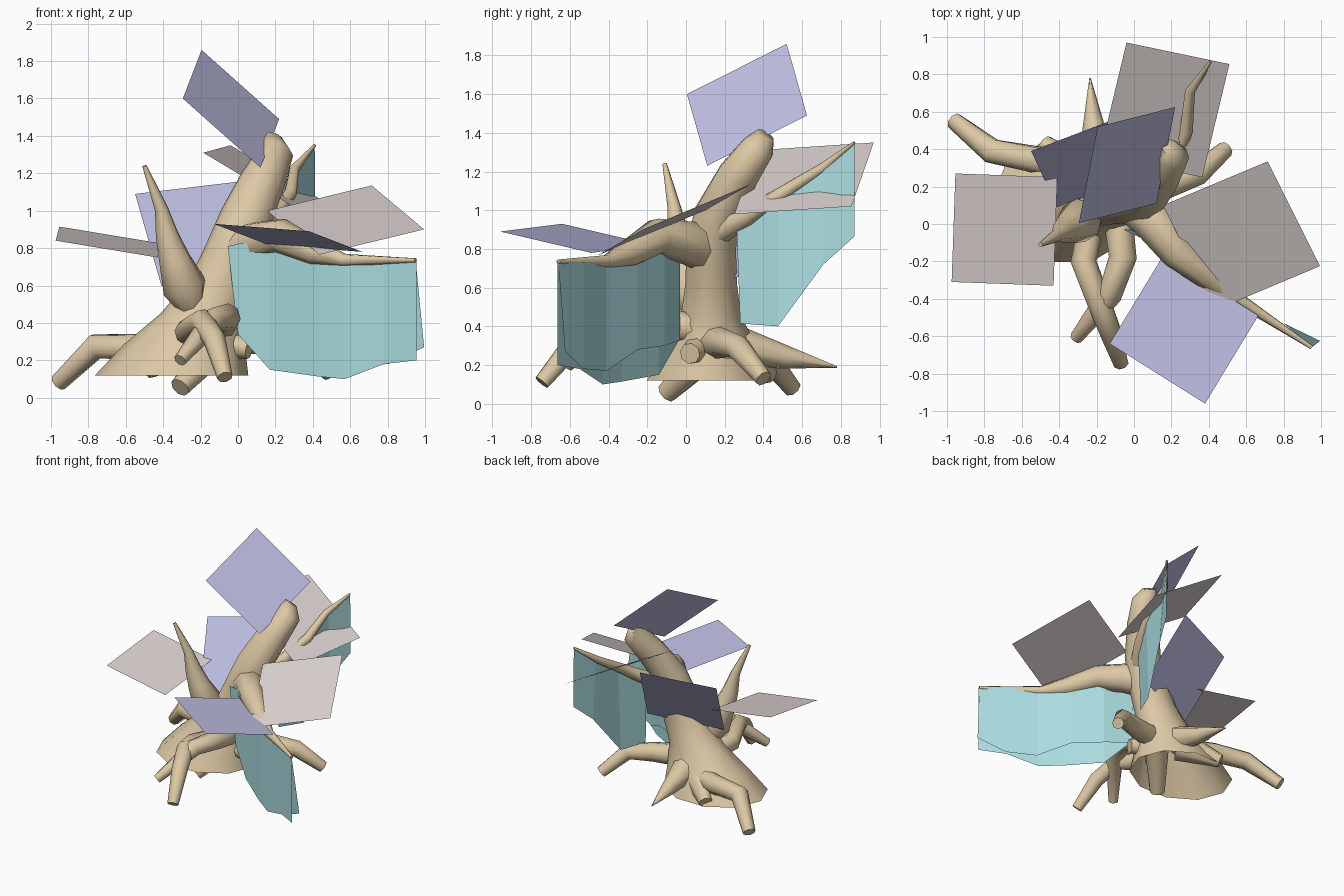
import bpy, bmesh, math
from mathutils import Vector


def material(name, rgb):
    m = bpy.data.materials.new(name)
    m.diffuse_color = (*rgb, 1)
    return m


WOOD = material("tan wood", (0.72, 0.58, 0.375))
TEAL = material("teal moss", (0.42, 0.74, 0.77))
LILAC = material("lilac leaf", (0.525, 0.52, 0.775))
GREY = material("pale grey leaf", (0.72, 0.65, 0.64))


def finish(name, bm, mat, smooth=False, recalc=True):
    if recalc:
        bmesh.ops.recalc_face_normals(bm, faces=bm.faces)
    mesh = bpy.data.meshes.new(name)
    bm.to_mesh(mesh)
    bm.free()
    obj = bpy.data.objects.new(name, mesh)
    bpy.context.collection.objects.link(obj)
    mesh.materials.append(mat)
    if smooth:
        bpy.ops.object.select_all(action='DESELECT')
        obj.select_set(True)
        bpy.context.view_layer.objects.active = obj
        bpy.ops.object.shade_smooth_by_angle(angle=math.radians(65))
    return obj


def loft(name, rings, sides, ref, open_start=False):
    """rings: (centre, radius along u, radius along v, axis)"""
    bm = bmesh.new()
    loops = []
    for c, ru, rv, axis in rings:
        axis = Vector(axis).normalized()
        v = axis.cross(Vector(ref)).normalized()
        u = v.cross(axis)
        ring = []
        for i in range(sides):
            a = 2 * math.pi * i / sides
            ring.append(bm.verts.new(Vector(c) + u * ru * math.cos(a) + v * rv * math.sin(a)))
        loops.append(ring)
    for a, b in zip(loops, loops[1:]):
        for i in range(sides):
            j = (i + 1) % sides
            bm.faces.new((a[i], a[j], b[j], b[i]))
    if not open_start:
        bm.faces.new(loops[0][::-1])
    bm.faces.new(loops[-1])
    return finish(name, bm, WOOD, True)


def limb(name, points, sides=8):
    """tapered tube through (x, y, z, radius) points, open where it joins"""
    ps = [Vector(p[:3]) for p in points]
    rings = []
    for i, p in enumerate(points):
        axis = ps[min(i + 1, len(ps) - 1)] - ps[max(i - 1, 0)]
        rings.append((ps[i], p[3], p[3], axis))
    steep = abs((ps[-1] - ps[0]).normalized().z) > 0.85
    return loft(name, rings, sides, (1, 0.2, 0) if steep else (0.13, 0.21, 1), True)


def leaf(name, a, b, c, mat):
    """flat square leaf from three corners in order"""
    a, b, c = Vector(a), Vector(b), Vector(c)
    bm = bmesh.new()
    bm.faces.new([bm.verts.new(p) for p in (a, b, c, a + c - b)])
    return finish(name, bm, mat, recalc=False)


def curtain(name, columns):
    """hanging sheet: (top point, bottom point) per column"""
    bm = bmesh.new()
    cols = [(bm.verts.new(t), bm.verts.new(b)) for t, b in columns]
    for (t0, b0), (t1, b1) in zip(cols, cols[1:]):
        bm.faces.new((b0, b1, t1, t0))
    return finish(name, bm, TEAL, recalc=False)


# Leaning hollow trunk with a wide flared base
UP = (0, 0, 1)
loft("trunk", [
    ((-0.355, 0.12, 0.12), 0.41, 0.34, UP),
    ((-0.285, 0.13, 0.29), 0.32, 0.25, UP),
    ((-0.19, 0.13, 0.45), 0.225, 0.165, UP),
    ((-0.09, 0.13, 0.62), 0.18, 0.14, UP),
    ((-0.02, 0.13, 0.80), 0.16, 0.135, UP),
    ((0.05, 0.16, 0.98), 0.14, 0.125, (0.25, 0.15, 1)),
    ((0.14, 0.27, 1.18), 0.12, 0.11, (0.4, 0.5, 1)),
    ((0.205, 0.37, 1.32), 0.095, 0.09, (0.4, 0.6, 1)),
    ((0.195, 0.41, 1.39), 0.05, 0.05, (0.4, 0.6, 1)),
], 10, (1, 0, 0), True)

# Branches
limb("front_right_branch", [
    (0.00, 0.10, 0.79, 0.11), (0.10, 0.02, 0.83, 0.115), (0.23, -0.15, 0.865, 0.095),
    (0.42, -0.30, 0.775, 0.07), (0.57, -0.41, 0.735, 0.035), (0.95, -0.66, 0.735, 0.011)])
limb("back_branch", [
    (0.08, 0.16, 0.88, 0.07), (0.20, 0.32, 0.97, 0.05), (0.28, 0.50, 1.09, 0.035),
    (0.30, 0.71, 1.22, 0.027), (0.41, 0.87, 1.35, 0.008)])
limb("upright_branch", [
    (-0.24, 0.06, 0.46, 0.06), (-0.285, 0.02, 0.59, 0.12), (-0.34, -0.02, 0.74, 0.085),
    (-0.38, -0.04, 0.87, 0.062), (-0.41, -0.06, 1.01, 0.036), (-0.50, -0.11, 1.24, 0.012)])

# Roots
ROOTS = {
    "left_root": [(-0.25, 0.24, 0.26, 0.08), (-0.50, 0.34, 0.27, 0.075),
                  (-0.76, 0.39, 0.275, 0.07), (-0.96, 0.55, 0.08, 0.048)],
    "front_root": [(-0.22, 0.04, 0.32, 0.07), (-0.27, -0.20, 0.35, 0.07), (-0.19, -0.41, 0.41, 0.065),
                   (-0.125, -0.58, 0.31, 0.06), (-0.07, -0.745, 0.11, 0.042)],
    "arched_front_root": [(-0.09, 0.08, 0.38, 0.08), (-0.06, -0.18, 0.43, 0.075),
                          (-0.13, -0.38, 0.42, 0.065), (-0.31, -0.61, 0.20, 0.035)],
    "short_front_root": [(-0.12, 0.12, 0.27, 0.09), (-0.31, -0.10, 0.055, 0.055)],
    "back_right_root": [(-0.08, 0.14, 0.32, 0.09), (0.15, 0.20, 0.31, 0.075),
                        (0.34, 0.27, 0.29, 0.065), (0.49, 0.40, 0.13, 0.045)],
    "back_left_root": [(-0.25, 0.24, 0.28, 0.12), (-0.48, 0.43, 0.15, 0.05)],
    "back_spike_root": [(-0.19, 0.25, 0.30, 0.11), (-0.215, 0.52, 0.24, 0.06), (-0.235, 0.78, 0.19, 0.004)],
    "right_root": [(-0.15, 0.10, 0.30, 0.09), (0.06, 0.02, 0.26, 0.055)],
}
for name, points in ROOTS.items():
    limb(name, points)

# Square leaves
leaf("top_leaf", (-0.195, 0.52, 1.86), (0.22, 0.625, 1.49), (0.12, 0.11, 1.23), LILAC)
leaf("back_left_leaf", (-0.55, 0.39, 1.09), (0.0, 0.60, 1.155), (0.14, 0.30, 0.665), LILAC)
leaf("front_leaf", (-0.13, -0.64, 0.93), (0.38, -0.96, 0.89), (0.665, -0.49, 0.78), LILAC)
leaf("right_leaf", (0.715, 0.335, 1.135), (0.995, -0.225, 0.90), (0.435, -0.46, 0.765), GREY)
leaf("left_leaf", (-0.955, 0.27, 0.915), (-0.41, 0.25, 0.825), (-0.43, -0.33, 0.75), GREY)
leaf("back_leaf", (-0.04, 0.97, 1.35), (0.51, 0.855, 1.02), (0.365, 0.25, 0.98), GREY)

# Moss sheets hanging from the branches
outer = [(0.17, -0.14, 0.86, 0.15), (0.42, -0.33, 0.78, 0.115), (0.57, -0.43, 0.73, 0.10),
         (0.78, -0.55, 0.73, 0.18), (0.955, -0.665, 0.735, 0.20)]
curtain("outer_moss", [((-0.055, -0.03, 0.81), (0.0, -0.03, 0.34))]
        + [((x, y, t), (x, y, b)) for x, y, t, b in outer])
inner = [(0.20, -0.11, 0.86, 0.30), (0.40, -0.25, 0.78, 0.28),
         (0.60, -0.41, 0.73, 0.17), (0.80, -0.53, 0.73, 0.18)]
curtain("inner_moss", [((-0.03, -0.03, 0.80), (0.02, -0.03, 0.33))]
        + [((x, y, t), (x, y, b)) for x, y, t, b in inner]
        + [((0.95, -0.66, 0.735), (0.995, -0.625, 0.27))])
curtain("back_moss", [
    ((0.18, 0.26, 0.95), (0.17, 0.28, 0.415)), ((0.28, 0.48, 1.08), (0.26, 0.475, 0.40)),
    ((0.32, 0.71, 1.22), (0.35, 0.71, 0.72)), ((0.41, 0.87, 1.35), (0.415, 0.87, 0.865))])
